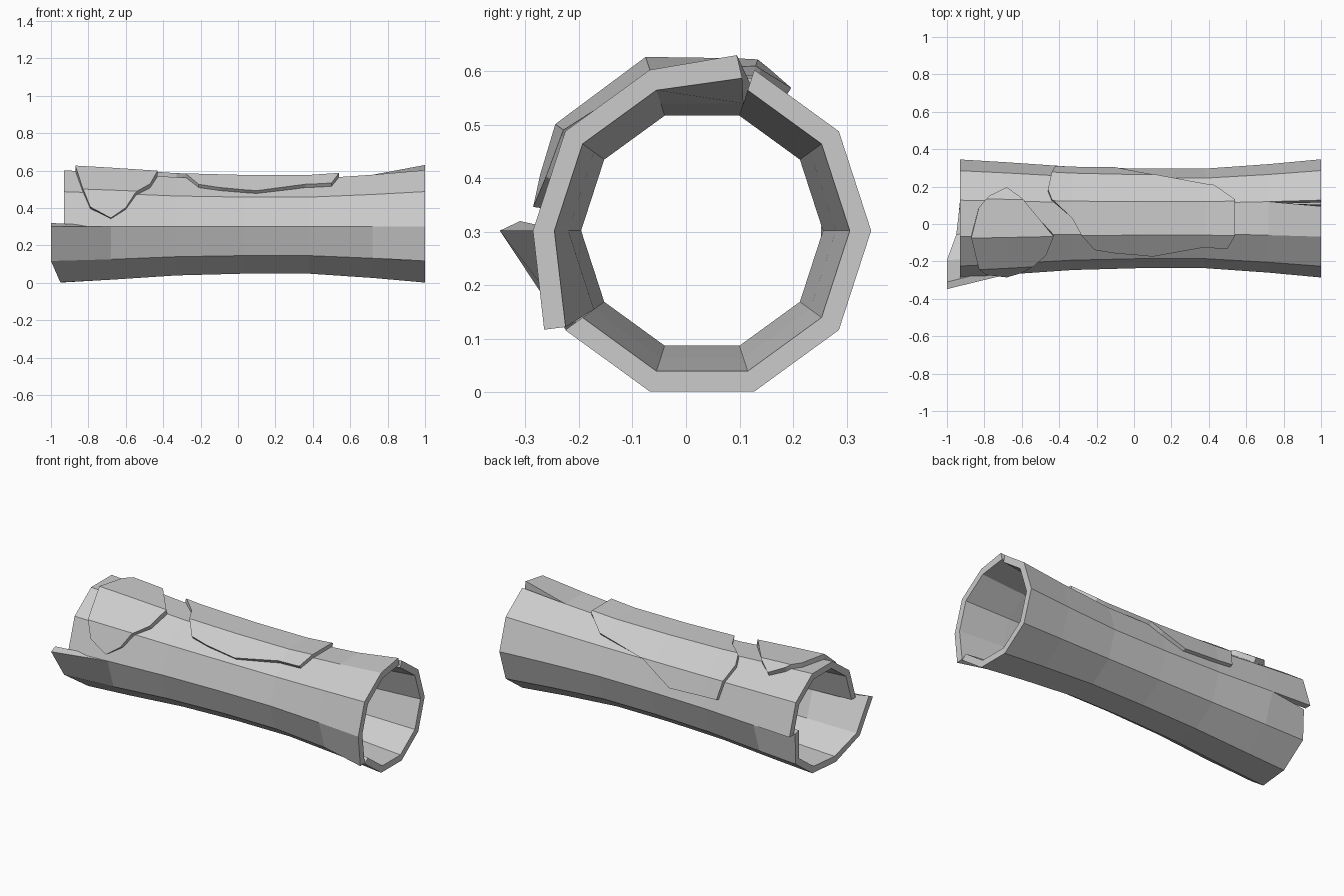
import bpy, bmesh
from math import radians, cos, sin
from mathutils import Vector

cube = bpy.data.objects.get("Cube")
if cube:
    bpy.data.objects.remove(cube)

# One plain grey for everything
grey = bpy.data.materials.new("plain_grey")
grey.use_nodes = True
tone = (0.6, 0.6, 0.6, 1)
grey.diffuse_color = tone
grey.node_tree.nodes["Principled BSDF"].inputs["Base Color"].default_value = tone

SIDES, STEP = 10, 36
CY, CZ, WALL = 0.03, 0.302, 0.04
RINGS = [(-0.93, 0.315), (-0.68, 0.30), (-0.33, 0.276), (0.03, 0.266),
         (0.38, 0.266), (0.72, 0.29), (1.0, 0.316)]
LAST = len(RINGS) - 1


def radius_at(x):
    for (x0, r0), (x1, r1) in zip(RINGS, RINGS[1:]):
        if x <= x1:
            return r0 + (r1 - r0) * (x - x0) / (x1 - x0)
    return RINGS[-1][1]


def on_ring(x, r, angle):
    """Point on the flat-sided ring of corner radius r."""
    a = radians(angle)
    r *= cos(radians(18)) / cos(radians(angle % STEP - 18))
    return Vector((x, CY + r * cos(a), CZ + r * sin(a)))


def make_object(name, bm):
    bmesh.ops.remove_doubles(bm, verts=bm.verts, dist=0.0001)
    bmesh.ops.recalc_face_normals(bm, faces=bm.faces)
    mesh = bpy.data.meshes.new(name)
    bm.to_mesh(mesh)
    bm.free()
    mesh.materials.append(grey)
    obj = bpy.data.objects.new(name, mesh)
    bpy.context.collection.objects.link(obj)


# Sprung corners of the split ends: (ring, corner, on loose side) -> outer, inner
SPRUNG = {
    (LAST, 2): ((1.0, 0.095, 0.63), (1.0, 0.105, 0.587)),
    (LAST, 6): ((1.0, -0.265, 0.117), (1.0, -0.225, 0.122)),
    (0, 5): ((-1.0, -0.348, 0.302), (-1.0, -0.31, 0.32)),
    (0, 10): ((-0.93, 0.292, 0.302), (-0.93, 0.252, 0.31)),
}
LOOSE = {LAST: range(2, 6), 0: range(5, 10)}
RAGGED = {6: -1.0, 7: -0.95}


def corner(ring, k, column, layer):
    if column in LOOSE.get(ring, ()) and (ring, k) in SPRUNG:
        return Vector(SPRUNG[ring, k][layer])
    x, r = RINGS[ring]
    if ring == 0:
        x = RAGGED.get(k, x)
    return on_ring(x, r - WALL * layer, k * STEP)


# Hollow trunk
bm = bmesh.new()


def quad(*points):
    bm.faces.new([bm.verts.new(p) for p in points])


for c in range(SIDES):
    for i in range(LAST):
        for layer in (0, 1):
            quad(corner(i, c, c, layer), corner(i + 1, c, c, layer),
                 corner(i + 1, c + 1, c, layer), corner(i, c + 1, c, layer))
    for end in (0, LAST):
        quad(corner(end, c, c, 0), corner(end, c + 1, c, 0),
             corner(end, c + 1, c, 1), corner(end, c, c, 1))
# Walls along the splits
for end, k in SPRUNG:
    near = 1 if end == 0 else LAST - 1
    for column in (k - 1, k):
        column %= SIDES
        kk = k if column in LOOSE[end] else k % SIDES
        quad(corner(end, kk, column, 0), corner(near, kk, column, 0),
             corner(near, kk, column, 1), corner(end, kk, column, 1))
make_object("hollow_trunk", bm)


def bark_patch(name, outline, lift):
    """Outline of (x, angle) pairs, cut along the trunk's edges and wrapped round it."""
    bm = bmesh.new()
    bm.faces.new([bm.verts.new((x, a / 100, 0)) for x, a in outline])
    cuts = [((0, k * STEP / 100, 0), (0, 1, 0)) for k in range(SIDES)]
    cuts += [((x, 0, 0), (1, 0, 0)) for x, r in RINGS]
    for co, no in cuts:
        bmesh.ops.bisect_plane(bm, geom=bm.verts[:] + bm.edges[:] + bm.faces[:],
                               dist=0.00001, plane_co=co, plane_no=no)
    base = bm.verts[:]
    grown = bmesh.ops.extrude_face_region(bm, geom=bm.faces[:], use_keep_orig=True)
    top = [g for g in grown["geom"] if isinstance(g, bmesh.types.BMVert)]
    for verts, offset in ((base, -0.006), (top, lift)):
        for v in verts:
            v.co = on_ring(v.co.x, radius_at(v.co.x) + offset, round(v.co.y * 100, 3))
    make_object(name, bm)


bark_patch("large_bark_patch", [
    (-0.46, 58), (-0.42, 15), (-0.1, 12), (0.1, 35), (0.43, 50), (0.54, 70),
    (0.54, 108), (0.5, 125), (0.36, 125), (0.1, 137), (-0.1, 132),
    (-0.21, 127), (-0.28, 108), (-0.33, 90), (-0.44, 70)], 0.023)
bark_patch("small_bark_patch", [
    (-0.87, 108), (-0.83, 80), (-0.77, 68), (-0.68, 58), (-0.6, 70),
    (-0.43, 108), (-0.47, 131), (-0.55, 146), (-0.6, 161), (-0.68, 172),
    (-0.79, 161), (-0.83, 143)], 0.03)
